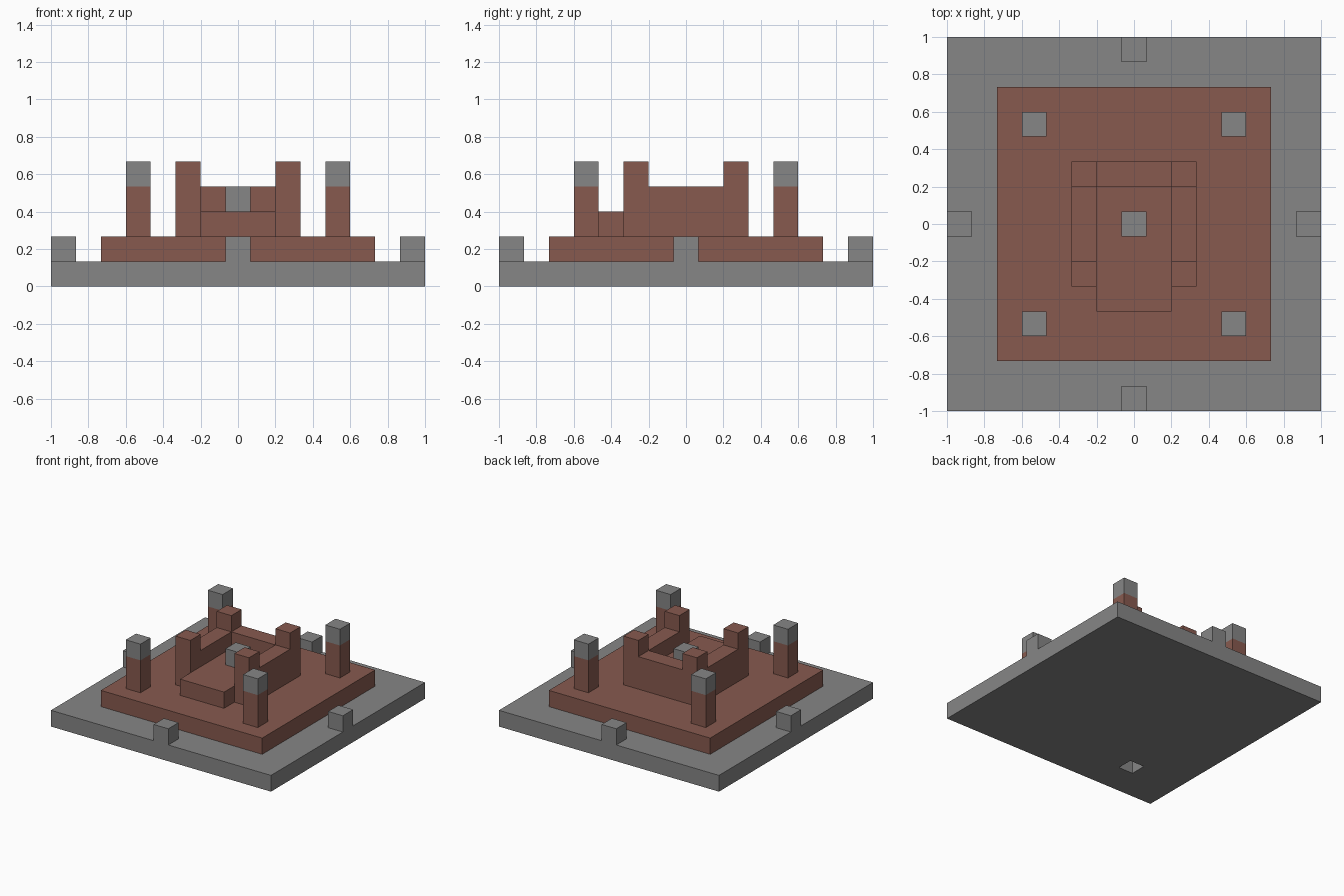
import bpy
import bmesh
from mathutils import Vector

if "Cube" in bpy.data.objects:
    bpy.data.objects.remove(bpy.data.objects["Cube"], do_unlink=True)

U = 2 / 15  # one block


def material(name, rgb):
    mat = bpy.data.materials.new(name)
    mat.use_nodes = True
    mat.diffuse_color = (*rgb, 1)
    mat.node_tree.nodes["Principled BSDF"].inputs["Base Color"].default_value = (*rgb, 1)
    return mat


stone = material("grey stone", (0.238, 0.238, 0.238))
brick = material("red brick", (0.242, 0.102, 0.078))


def box(name, low, high, mat):
    """Box between two corners, measured in blocks."""
    low, high = Vector(low) * U, Vector(high) * U
    bm = bmesh.new()
    bmesh.ops.create_cube(bm, size=1)
    bmesh.ops.scale(bm, vec=high - low, verts=bm.verts)
    bmesh.ops.translate(bm, vec=(low + high) / 2, verts=bm.verts)
    mesh = bpy.data.meshes.new(name)
    bm.to_mesh(mesh)
    bm.free()
    mesh.materials.append(mat)
    obj = bpy.data.objects.new(name, mesh)
    bpy.context.collection.objects.link(obj)
    return obj


def pillar(name, x, y, bottom, top, mat):
    """Column one block wide, centred on x, y."""
    return box(name, (x - 0.5, y - 0.5, bottom), (x + 0.5, y + 0.5, top), mat)


# Base slab, with one block missing underneath
base = box("base_slab", (-7.5, -7.5, 0), (7.5, 7.5, 1), stone)
cutter = pillar("hole_cutter", -4, -5, -1, 2, stone)
cutter.hide_render = True
cut = base.modifiers.new("hole", "BOOLEAN")
cut.operation = "DIFFERENCE"
cut.solver = "EXACT"
cut.object = cutter
bpy.context.view_layer.objects.active = base
bpy.ops.object.modifier_apply(modifier=cut.name)
bpy.data.objects.remove(cutter, do_unlink=True)

# Raised platform
box("platform", (-5.5, -5.5, 1), (5.5, 5.5, 2), brick)

# Stone markers at the middle of each edge
for side, x, y in (("front", 0, -7), ("back", 0, 7), ("left", 7, 0), ("right", -7, 0)):
    pillar(side + "_marker", x, y, 1, 2, stone)

# Capped outer pillars and inner corner turrets
for sx, side in ((1, "left"), (-1, "right")):
    for sy, end in ((-1, "front"), (1, "back")):
        corner = end + "_" + side
        pillar(corner + "_pillar", 4 * sx, 4 * sy, 2, 4, brick)
        pillar(corner + "_pillar_cap", 4 * sx, 4 * sy, 4, 5, stone)
        pillar(corner + "_turret", 2 * sx, 2 * sy, 2, 5, brick)
    box(side + "_wall", (2 * sx - 0.5, -1.5, 2), (2 * sx + 0.5, 1.5, 4), brick)

# Inner shrine: back wall, floor running out to the front step, central block
box("back_wall", (-1.5, 1.5, 2), (1.5, 2.5, 4), brick)
box("shrine_floor", (-1.5, -3.5, 2), (1.5, 1.5, 3), brick)
pillar("central_block", 0, 0, 3, 4, stone)
